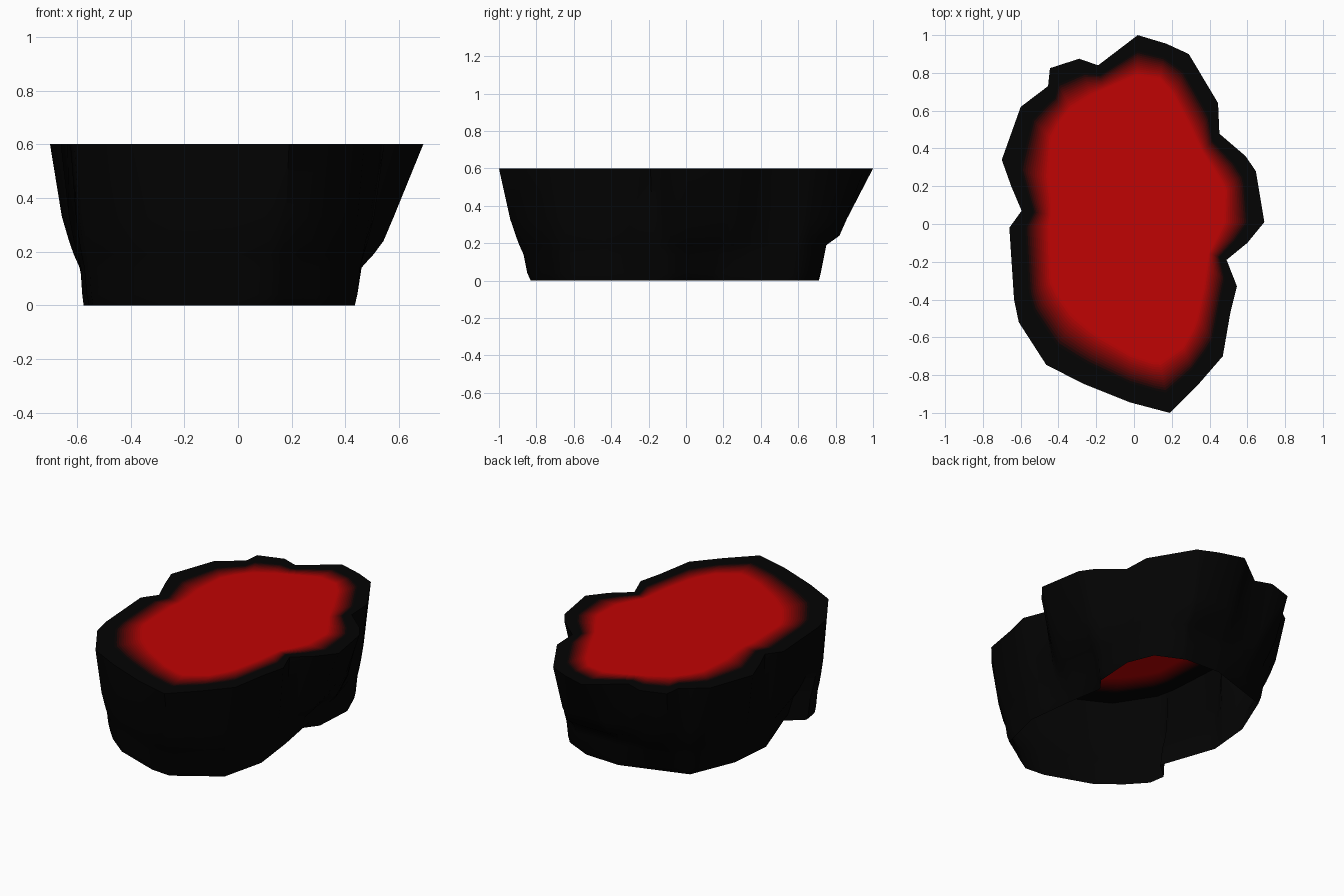
import bpy, math
from mathutils import Vector
from mathutils.geometry import intersect_line_line_2d as cross

if "Cube" in bpy.data.objects:
    bpy.data.objects.remove(bpy.data.objects["Cube"])

# Rim outline seen from above: x, y, distance from rim to full red
RIM = [
    (0.02, 1.00, .18), (0.17, .955, .17), (0.29, 0.90, .18), (.445, 0.64, .16),
    (0.45, 0.48, .15), (0.59, 0.36, .18), (.645, 0.28, .17), (0.69, 0.01, .17),
    (0.60, -.10, .16), (0.49, -.19, .14), (.545, -.33, .16), (0.51, -.47, .16),
    (0.47, -.70, .18), (0.34, -.85, .17), (0.19, -1.0, .26), (-.02, -.945, .22),
    (-.27, -.845, .25), (-.465, -.745, .28), (-.61, -.52, .24), (-.635, -.40, .2),
    (-.66, -.02, .16), (-.595, .07, .20), (-.65, 0.20, .21), (-.70, 0.34, .20),
    (-.60, 0.62, .19), (-.455, .73, .16), (-.445, .825, .24), (-.29, .875, .21),
    (-.19, .84, .13)]
# Outline of the open underside
FOOT = [
    (-.03, .71), (.20, .70), (.37, .62), (.435, .46), (.42, .21), (.36, .13),
    (.40, -.10), (.435, -.39), (.37, -.66), (.107, -.83), (-.02, -.82),
    (-.30, -.72), (-.44, -.61), (-.54, -.50), (-.555, -.40), (-.455, -.315),
    (-.575, .03), (-.55, .30), (-.434, .58)]
# Wall profile: z, blend foot to rim, then the left, right, front and back limits
PROFILE = [
    (0.00, 0.0, .575, .435, .83, .71), (0.04, .12, .58, .46, .87, .72),
    (0.14, .25, .625, .46, .89, .74), (0.19, .40, .64, .52, .905, .75),
    (0.24, .52, .65, .545, .925, .82), (0.33, .70, .67, .58, .95, .86),
    (0.60, 1.0, .70, .69, 1.0, 1.0)]

rim = [Vector(p[:2]) for p in reversed(RIM)]          # counter-clockwise
foot = [Vector(p) for p in reversed(FOOT)]
depth = [p[2] for p in reversed(RIM)]

# Shared ray directions through every corner of both outlines
angles = []
for a in sorted(math.atan2(p.y, p.x) for p in rim + foot):
    if not angles or a - angles[-1] > .012:
        angles.append(a)
N = len(angles)


def ray_ring(pts):
    """Resample an outline where the shared rays cross it."""
    out = []
    for a in angles:
        d = Vector((math.cos(a), math.sin(a)))
        hits = [cross(Vector((0, 0)), d * 3, pts[i - 1], pts[i]) for i in range(len(pts))]
        hits = [h.length for h in hits if h]
        out.append(d * max(hits))
    return out


def soften(pts, amount):
    n = len(pts)
    return [p.lerp((pts[i - 1] + pts[(i + 1) % n]) / 2, amount) for i, p in enumerate(pts)]


# Inner edge of the glow, offset from the rim
inner = []
for i, p in enumerate(rim):
    t = (rim[(i + 1) % len(rim)] - rim[i - 1]).normalized()
    inner.append(p + Vector((-t.y, t.x)) * depth[i])
inner = soften(soften(inner, .3), .3)
rim_r, foot_r, inner_r = ray_ring(rim), ray_ring(foot), ray_ring(inner)


def wall_ring(z, blend, left, right, front, back):
    pts = [f.lerp(r, blend) for f, r in zip(foot_r, rim_r)]
    return [(max(-left, min(right, p.x)), max(-front, min(back, p.y)), z) for p in pts]


def top_ring(f):
    return [(*a.lerp(b, f), 0.6) for a, b in zip(rim_r, inner_r)]


def material(name, t):
    m = bpy.data.materials.new(name)
    dark, red = (.001, .001, .001), (.53, .001, .001)
    m.diffuse_color = (*[a + (b - a) * t for a, b in zip(dark, red)], 1)
    m.use_nodes = True
    m.node_tree.nodes["Principled BSDF"].inputs["Base Color"].default_value = m.diffuse_color
    return m


def loft(name, rings, mats, cap=False):
    verts = [v for r in rings for v in r]
    faces, idx = [], []
    for k in range(len(rings) - 1):
        for i in range(N):
            j = (i + 1) % N
            faces.append((k * N + i, k * N + j, k * N + N + j, k * N + N + i))
            idx.append(min(k, len(mats) - 1))
    if cap:
        faces.append(tuple(range((len(rings) - 1) * N, len(rings) * N)))
        idx.append(len(mats) - 1)
    me = bpy.data.meshes.new(name)
    me.from_pydata(verts, [], faces)
    for m in mats:
        me.materials.append(m)
    me.polygons.foreach_set("material_index", idx)
    ob = bpy.data.objects.new(name, me)
    bpy.context.collection.objects.link(ob)
    bpy.ops.object.select_all(action='DESELECT')
    ob.select_set(True)
    bpy.context.view_layer.objects.active = ob
    bpy.ops.object.shade_smooth_by_angle(angle=math.radians(50))


# Rock wall, open underneath, with its flat dark rim
START = 0.4
loft("rock_wall", [wall_ring(*p) for p in PROFILE] + [top_ring(START)],
     [material("rock", 0)])

# Molten pool: glow bands fading from rock to red, then the flat centre
BANDS = 12
rings = [top_ring(START + (1 - START) * k / BANDS) for k in range(BANDS + 1)]
loft("molten_pool", rings,
     [material(f"glow_{k}", ((k + .5) / BANDS) ** 1.7) for k in range(BANDS)]
     + [material("molten", 1)], cap=True)
